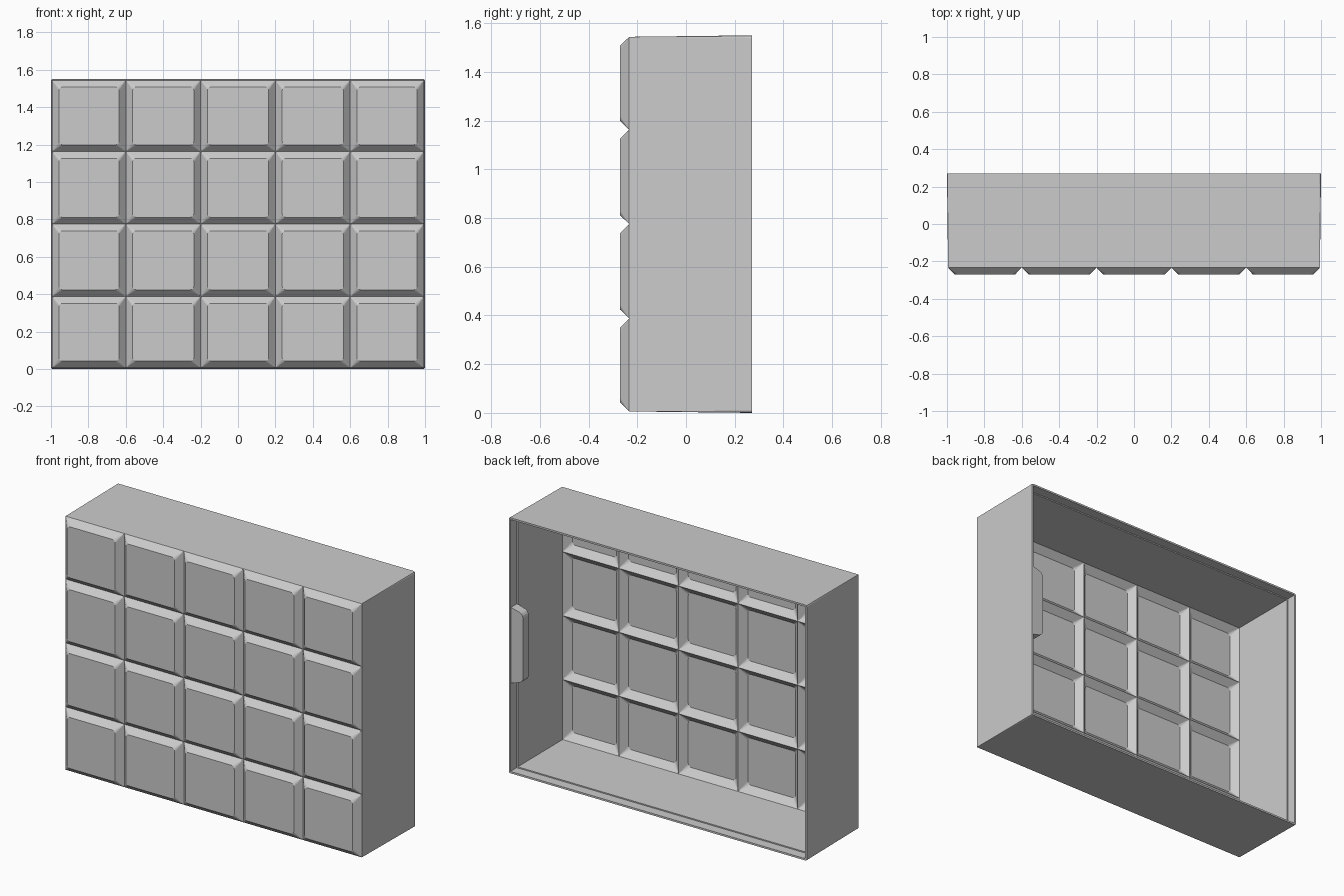
import bpy
import bmesh
import math
from mathutils import Vector

cube = bpy.data.objects.get("Cube")
if cube:
    bpy.data.objects.remove(cube, do_unlink=True)

COLS, ROWS = 5, 4
HEIGHT = 1.55
BACK = 0.27
STEP = 0.21
FRONT = -0.27
GROOVE = 0.037

grey = bpy.data.materials.new("plain grey")
grey.use_nodes = True
grey.diffuse_color = (0.6, 0.6, 0.6, 1)
grey.node_tree.nodes["Principled BSDF"].inputs["Base Color"].default_value = (0.6, 0.6, 0.6, 1)


def grid_lines(inset):
    """Cell boundaries in x and z, with only the outer ones moved inward."""
    xs = [-1 + 2 * i / COLS for i in range(COLS + 1)]
    zs = [HEIGHT * j / ROWS for j in range(ROWS + 1)]
    for line in (xs, zs):
        line[0] += inset
        line[-1] -= inset
    return xs, zs


def frame(bm, inset, y):
    """Rectangular ring of vertices that follows the cell boundaries."""
    xs, zs = grid_lines(inset)
    points = [(x, zs[0]) for x in xs[:-1]] + [(xs[-1], z) for z in zs[:-1]]
    points += [(x, zs[-1]) for x in xs[:0:-1]] + [(xs[0], z) for z in zs[:0:-1]]
    return [bm.verts.new((x, y, z)) for x, z in points]


def bridge(bm, a, b):
    n = len(a)
    for i in range(n):
        k = (i + 1) % n
        bm.faces.new((a[i], a[k], b[k], b[i]))


def pillow(bm, x0, x1, z0, z1, y_edge, y_flat, slope, radius, segments=4):
    """Chamfered cell with a flat, round-cornered centre."""
    outer = [bm.verts.new((x, y_edge, z)) for x, z in ((x0, z0), (x1, z0), (x1, z1), (x0, z1))]
    a, b, c, d = x0 + slope, x1 - slope, z0 + slope, z1 - slope
    centres = ((a + radius, c + radius), (b - radius, c + radius),
               (b - radius, d - radius), (a + radius, d - radius))
    corners = []
    for q, (cx, cz) in enumerate(centres):
        angles = [math.pi * (1 + q / 2 + i / (2 * segments)) for i in range(segments + 1)]
        corners.append([bm.verts.new((cx + radius * math.cos(t), y_flat, cz + radius * math.sin(t)))
                        for t in angles])
    bm.faces.new([v for corner in corners for v in corner])
    for q in range(4):
        n = (q + 1) % 4
        for v, w in zip(corners[q], corners[q][1:]):
            bm.faces.new((outer[q], w, v))
        bm.faces.new((outer[q], outer[n], corners[n][0], corners[q][-1]))


def panel(bm, inset, y_flat, slope):
    xs, zs = grid_lines(inset)
    for x0, x1 in zip(xs, xs[1:]):
        for z0, z1 in zip(zs, zs[1:]):
            pillow(bm, x0, x1, z0, z1, y_flat + GROOVE, y_flat, slope, 0.02)


def finish(bm, name):
    bmesh.ops.recalc_face_normals(bm, faces=bm.faces[:])
    mesh = bpy.data.meshes.new(name)
    bm.to_mesh(mesh)
    bm.free()
    mesh.materials.append(grey)
    obj = bpy.data.objects.new(name, mesh)
    bpy.context.collection.objects.link(obj)
    return obj


# Open-backed box: outer pillows, tapered walls, thin rim, inner step, inner ribs
bm = bmesh.new()
OUTER, INNER = 0.006, 0.023
inner_flat = FRONT + 0.02
panel(bm, OUTER, FRONT, 0.036)
panel(bm, INNER, inner_flat, 0.04)
rings = [frame(bm, OUTER, FRONT + GROOVE), frame(bm, 0, BACK), frame(bm, 0.011, BACK),
         frame(bm, 0.011, STEP), frame(bm, 0.018, STEP), frame(bm, INNER, inner_flat + GROOVE)]
for first, second in zip(rings, rings[1:]):
    bridge(bm, first, second)
bmesh.ops.remove_doubles(bm, verts=bm.verts[:], dist=0.0005)

# Soften the four long outer corners
long_edges = []
for e in bm.edges:
    v, w = (p.co for p in e.verts)
    at_corner = all(abs(p.x) > 0.99 and abs(p.z - HEIGHT / 2) > HEIGHT / 2 - 0.008 for p in (v, w))
    if at_corner and abs(v.y - w.y) > 0.3:
        long_edges.append(e)
bmesh.ops.bevel(bm, geom=long_edges, offset=0.01, segments=2, profile=0.5, affect='EDGES')
finish(bm, "panelled_box")

# Catch on the inside of the left wall, at the rim
bm = bmesh.new()
bmesh.ops.create_cube(bm, size=1)
for v in bm.verts:
    inside = v.co.x < 0
    taper = 0.9 if inside else 1
    v.co = Vector((0.91 if inside else 0.992,
                   0.235 + v.co.y * 0.06 * taper,
                   HEIGHT / 2 + v.co.z * 0.46 * taper))
tips = [e for e in bm.edges
        if all(v.co.x < 0.95 for v in e.verts) and abs(e.verts[0].co.y - e.verts[1].co.y) > 0.01]
bmesh.ops.bevel(bm, geom=tips, offset=0.025, segments=3, profile=0.5, affect='EDGES')
finish(bm, "inner_catch")
